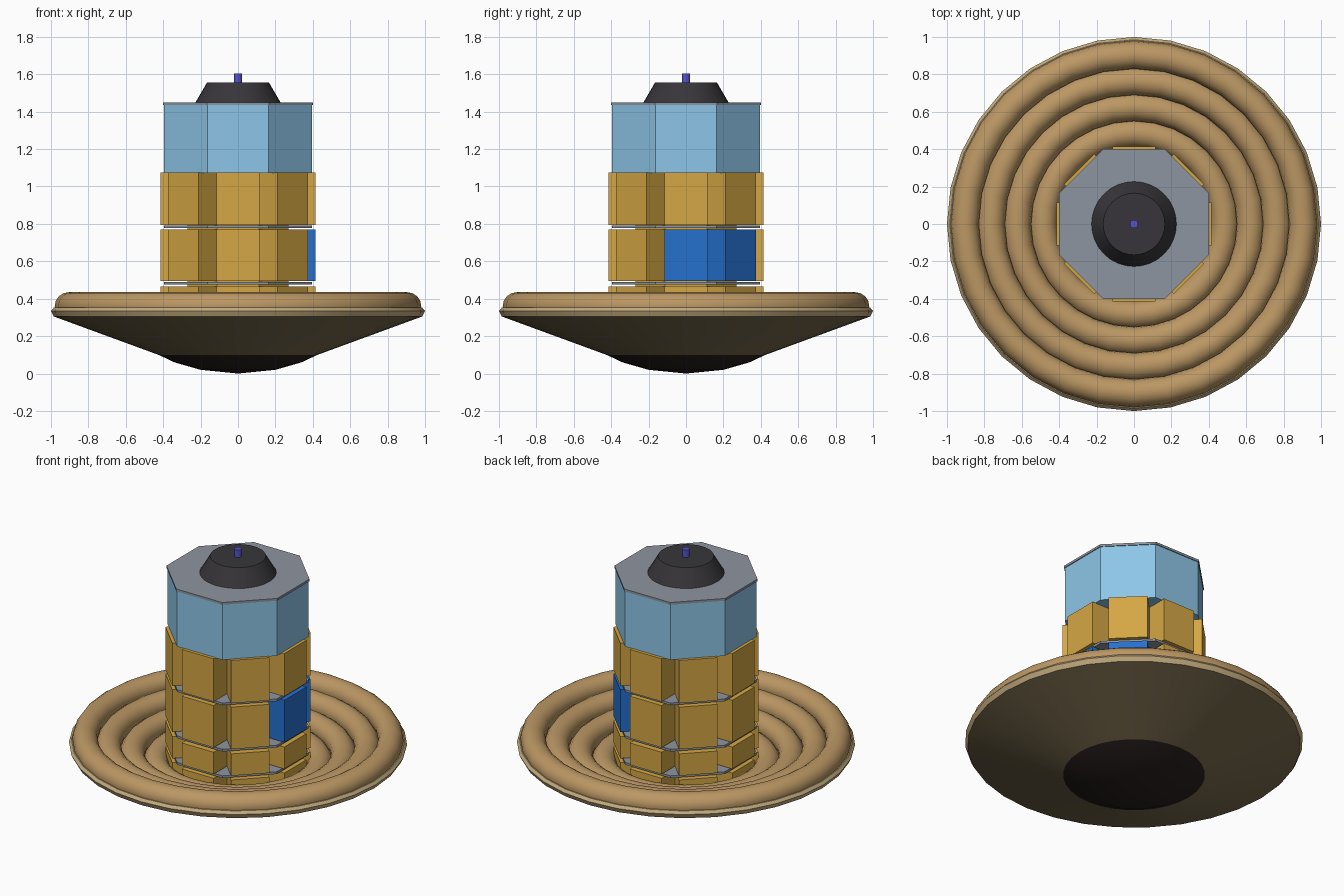
import bpy, bmesh, math
from mathutils import Matrix

if "Cube" in bpy.data.objects:
    bpy.data.objects.remove(bpy.data.objects["Cube"])


def material(name, rgb):
    m = bpy.data.materials.new(name)
    m.diffuse_color = [(c / 255) ** 2.2 for c in rgb] + [1]
    m.use_nodes = True
    m.node_tree.nodes["Principled BSDF"].inputs["Base Color"].default_value = m.diffuse_color
    return m


GOLD = material("gold", (212, 166, 70))
BLUE = material("blue", (42, 112, 205))
SKY = material("light_blue", (140, 197, 232))
TAN = material("tan", (186, 150, 100))
SKIN = material("brown_skin", (122, 108, 80))
RIM = material("pale_rim", (192, 168, 124))
DARK = material("dark_nose", (44, 37, 35))
BLACK = material("charcoal", (58, 56, 60))
VIOLET = material("violet", (88, 84, 205))
GREY = material("grey", (140, 147, 158))


def finish(name, bm, mat, smooth=None):
    bmesh.ops.recalc_face_normals(bm, faces=bm.faces)
    me = bpy.data.meshes.new(name)
    bm.to_mesh(me)
    bm.free()
    ob = bpy.data.objects.new(name, me)
    bpy.context.collection.objects.link(ob)
    me.materials.append(mat)
    if smooth:
        bpy.ops.object.select_all(action='DESELECT')
        ob.select_set(True)
        bpy.context.view_layer.objects.active = ob
        bpy.ops.object.shade_smooth_by_angle(angle=math.radians(smooth))
    return ob


def lathe(name, profile, mat, sides=32, smooth=30, closed=False, turn=0.0):
    """Revolve (radius, z) points around z."""
    bm = bmesh.new()
    rings = []
    for r, z in profile:
        if r == 0:
            rings.append([bm.verts.new((0, 0, z))] * sides)
        else:
            rings.append([bm.verts.new((r * math.cos(turn + math.tau * i / sides),
                                        r * math.sin(turn + math.tau * i / sides), z))
                          for i in range(sides)])
    pairs = list(zip(rings, rings[1:]))
    if closed:
        pairs.append((rings[-1], rings[0]))
    for a, b in pairs:
        for i in range(sides):
            j = (i + 1) % sides
            quad = list(dict.fromkeys((a[i], a[j], b[j], b[i])))
            bm.faces.new(quad)
    return finish(name, bm, mat, smooth)


def octagon(name, apothem, z0, z1, mat):
    r = apothem / math.cos(math.pi / 8)
    return lathe(name, [(0, z0), (r, z0), (r, z1), (0, z1)], mat, 8, None, turn=math.pi / 8)


def bay(name, angle, z0, z1, mat):
    """Equipment box facing outwards at the given angle."""
    bm = bmesh.new()
    inner, outer, width = 0.24, 0.415, 0.23
    m = (Matrix.Rotation(angle, 4, 'Z')
         @ Matrix.Translation(((inner + outer) / 2, 0, (z0 + z1) / 2))
         @ Matrix.Diagonal((outer - inner, width, z1 - z0, 1)))
    bmesh.ops.create_cube(bm, size=1, matrix=m)
    return finish(name, bm, mat)


# Heat shield: nose cap, conical skin and rim band
lathe("nose_cap", [(0, 0.0), (0.2, 0.02), (0.34, 0.06), (0.42, 0.098)], DARK)
lathe("shield_skin", [(0.42, 0.098), (0.985, 0.305)], SKIN)
lathe("shield_rim", [(0.985, 0.305), (1.0, 0.335), (0.985, 0.352), (0.93, 0.352)], RIM)
lathe("shield_floor", [(0, 0.115), (0.42, 0.115), (0.46, 0.14)], SKIN)

# Inflated rings stacked along the cone
for k in range(4):
    R, zc, r = 0.905 - 0.14 * k, 0.36 - 0.051 * k, 0.075
    lathe(f"inflated_ring_{k + 1}",
          [(R + r * math.cos(math.tau * i / 16), zc + r * math.sin(math.tau * i / 16))
           for i in range(16)], TAN, smooth=60, closed=True)

# Central core, deck plates and equipment bays
octagon("core", 0.27, 0.12, 1.08, GOLD)
for n, z in enumerate((0.302, 0.475, 0.777)):
    octagon(f"deck_plate_{n + 1}", 0.395, z, z + 0.015, GREY)
tiers = [(0.15, 0.295), (0.322, 0.465), (0.495, 0.77), (0.795, 1.075)]
for t, (z0, z1) in enumerate(tiers):
    for k in range(8):
        blue = t == 2 and k in (0, 1)
        bay(f"bay_{t + 1}_{k + 1}", k * math.pi / 4, z0, z1, BLUE if blue else GOLD)

# Upper module, lid, dome and antenna
octagon("upper_module", 0.395, 1.073, 1.435, SKY)
octagon("lid", 0.4, 1.435, 1.45, GREY)
lathe("top_cone", [(0.227, 1.45), (0.165, 1.557), (0, 1.557)], BLACK)
lathe("antenna", [(0.022, 1.55), (0.022, 1.605), (0, 1.605)], VIOLET, 16)
